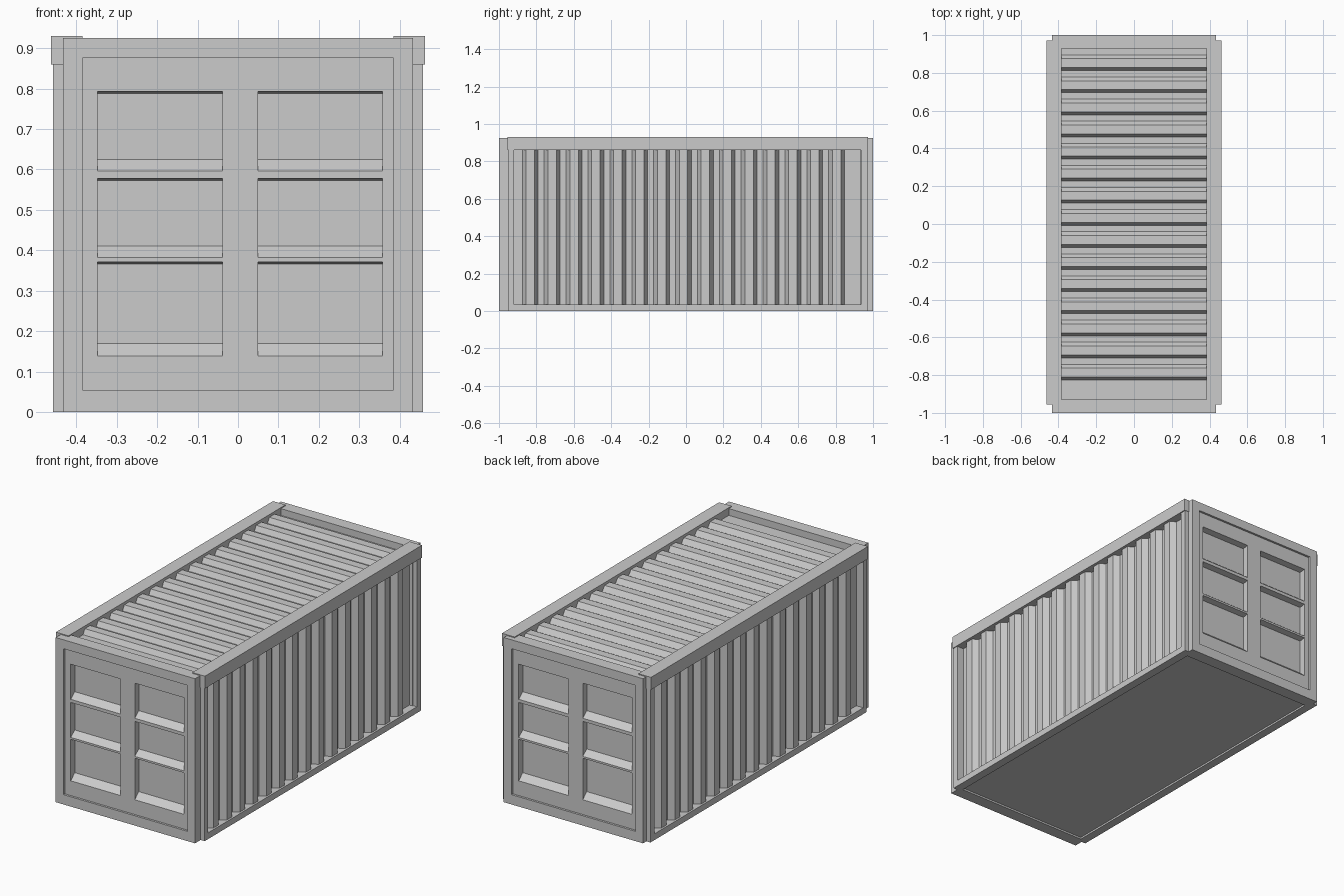
import bpy, bmesh, math
from mathutils import Matrix

if "Cube" in bpy.data.objects:
    bpy.data.objects.remove(bpy.data.objects["Cube"])

TURN = Matrix.Rotation(math.pi, 4, 'Z')


def finish(name, bm, matrix=None):
    if matrix is not None:
        bm.transform(matrix)
    me = bpy.data.meshes.new(name)
    bm.to_mesh(me)
    bm.free()
    ob = bpy.data.objects.new(name, me)
    bpy.context.collection.objects.link(ob)
    return ob


def boxes(name, items, matrix=None):
    """Join several boxes, each given as (x0, x1, y0, y1, z0, z1)."""
    bm = bmesh.new()
    for x0, x1, y0, y1, z0, z1 in items:
        m = Matrix.Translation(((x0 + x1) / 2, (y0 + y1) / 2, (z0 + z1) / 2))
        m = m @ Matrix.Diagonal((x1 - x0, y1 - y0, z1 - z0, 1))
        bmesh.ops.create_cube(bm, size=1, matrix=m)
    return finish(name, bm, matrix)


def sheet(name, start, end, matrix=None):
    """Ruled strip between two matching profile lines."""
    bm = bmesh.new()
    a = [bm.verts.new(p) for p in start]
    b = [bm.verts.new(p) for p in end]
    for i in range(len(a) - 1):
        bm.faces.new((a[i], b[i], b[i + 1], a[i + 1]))
    return finish(name, bm, matrix)


def ridges(first, last, start, low, high, s1, s2):
    """Corrugation profile: 15 ridges as (position, height) pairs."""
    pts = [(first, low)]
    for i in range(15):
        p = start + 0.117 * i
        pts += [(p - s1, low), (p + s1, high),
                (p + 0.065 - s2, high), (p + 0.065 + s2, low)]
    return pts + [(last, low)]


# Door profile (y, z): three recesses with sloped sills
S, D = -0.988, -0.952
door = [(S, .05)]
for z0, z1, z2 in ((.138, .17, .366), (.382, .41, .573), (.596, .625, .788)):
    door += [(S, z0), (D, z1), (D, z2), (S, z2 + .005)]
door.append((S, .88))

# End frames and doors, the back being the front turned round
for side, m in (("front", None), ("back", TURN)):
    boxes(side + "_end_frame", [
        (-.433, -.385, -1, -.93, 0, .925), (.385, .433, -1, -.93, 0, .925),
        (-.385, .385, -1, -.93, 0, .055), (-.385, .385, -1, -.93, .875, .925)], m)
    boxes(side + "_door_stiles", [
        (-.39, -.348, S, -.94, .05, .88), (-.038, .05, S, -.94, .05, .88),
        (.357, .39, S, -.94, .05, .88)], m)
    for k, (x0, x1) in enumerate(((-.348, -.038), (.05, .357))):
        sheet(f"{side}_door_panel_{k + 1}", [(x0, y, z) for y, z in door],
              [(x1, y, z) for y, z in door], m)

# Side frames: mirrored rails and posts
for side, sx in (("right", 1), ("left", -1)):
    parts = [(.385, .463, -.955, .972, .86, .93),
             (.41, .458, -.95, .97, 0, .035),
             (.40, .458, -.95, -.92, .03, .865),
             (.40, .458, .935, .97, .03, .865)]
    if sx < 0:
        parts = [(-b, -a, *rest) for a, b, *rest in parts]
    boxes(side + "_side_frame", parts)

# Corrugated side walls, the left one turned round
wall = ridges(-.94, .94, -.865, .415, .447, .010, .010)
for side, m in (("right", None), ("left", TURN)):
    sheet(side + "_wall", [(x, y, .02) for y, x in wall],
          [(x, y, .87) for y, x in wall], m)

# Corrugated roof sheet, ridges running across
roof = [(-y, z) for y, z in ridges(-.95, .94, -.885, .887, .915, .010, .008)]
sheet("roof", [(-.40, y, z) for y, z in roof], [(.40, y, z) for y, z in roof])

# Floor slab set slightly above the bottom rim
boxes("floor", [(-.42, .42, -.95, .95, .01, .03)])
